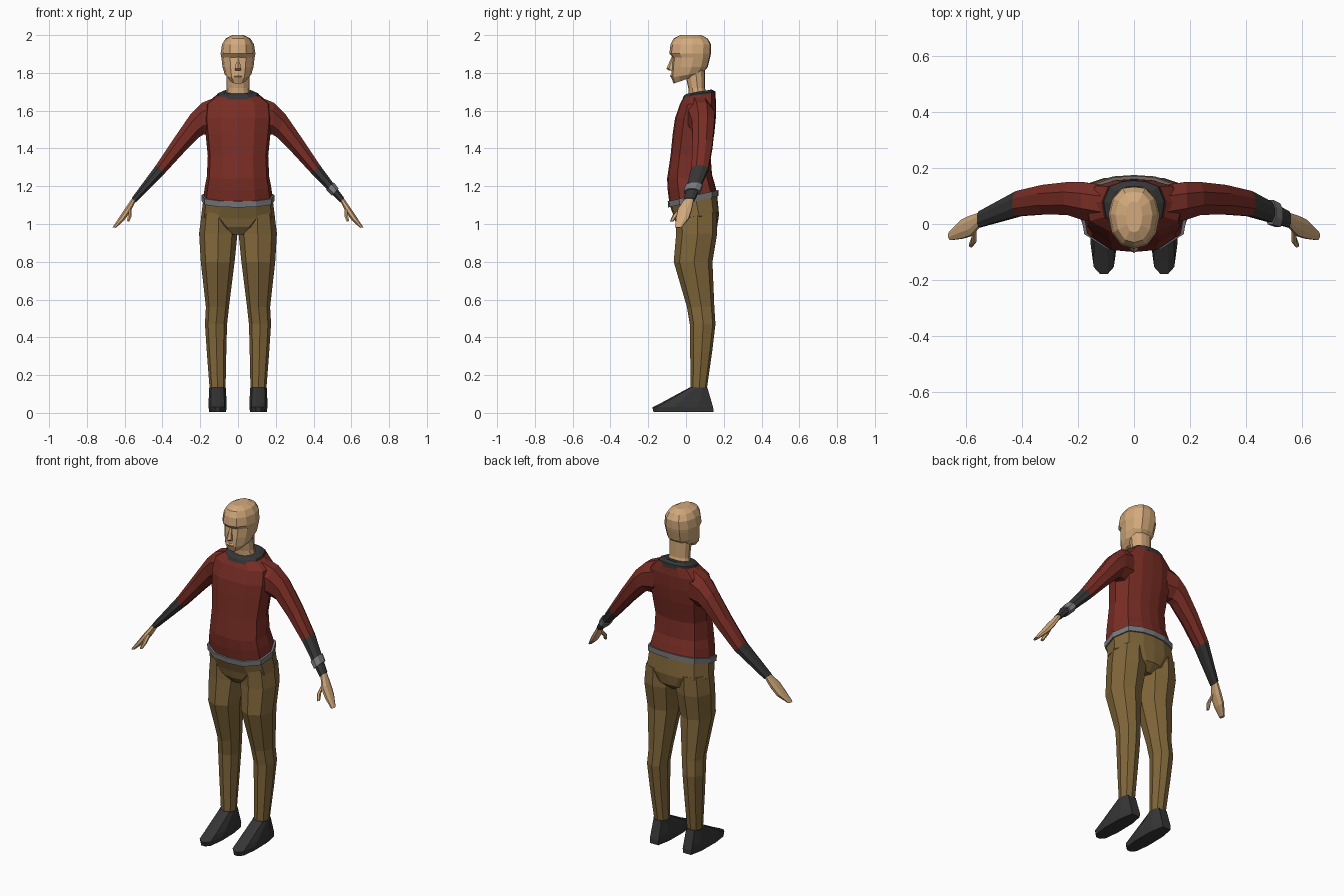
import bpy, bmesh
from mathutils import Vector as V


def material(name, rgb):
    m = bpy.data.materials.new(name)
    m.diffuse_color = (*rgb, 1)
    return m


RED = material("red shirt", (0.19, 0.026, 0.018))
TAN = material("tan trousers", (0.22, 0.135, 0.043))
SKIN = material("skin", (0.65, 0.40, 0.20))
DARK = material("dark cloth", (0.036, 0.036, 0.037))
GREY = material("grey metal", (0.19, 0.19, 0.20))


def sym(half):
    """Close a half section (x >= 0, front to back) into a symmetric loop."""
    return half + [(-x, y) for x, y in reversed(half) if x > 0]


OCT = sym([(0.45, -1), (1, -0.4), (1, 0.4), (0.45, 1)])
HEX = sym([(0, -1), (0.9, -0.5), (0.9, 0.5), (0, 1)])
CHEST = sym([(0, -1), (0.5, -0.94), (0.92, -0.55), (1, 0.1), (0.8, 0.75), (0.38, 0.96), (0, 1)])
SKULL = sym([(0, -1), (0.48, -0.9), (0.86, -0.5), (1, 0.1), (0.85, 0.62), (0.48, 0.95), (0, 1)])
LEG = sym([(0, -1), (0.72, -0.7), (1, 0.05), (0.7, 0.78), (0, 1)])
SOLE = sym([(0.3, -1), (0.75, -0.85), (1, -0.3), (0.95, 0.5), (0.6, 1)])


def flat(z, x0, x1, y0, y1, tilt=0.0):
    """Ring lying level, or tilted up towards the back."""
    return (V(((x0 + x1) / 2, (y0 + y1) / 2, z)), V(((x1 - x0) / 2, 0, 0)),
            V((0, (y1 - y0) / 2, tilt)))


def mid(z, hw, y0, y1, tilt=0.0):
    return flat(z, -hw, hw, y0, y1, tilt)


def limb(xt, zt, xb, zb, y0, y1):
    """Ring across an arm, given its upper and lower edge and its depth."""
    return (V(((xt + xb) / 2, (y0 + y1) / 2, (zt + zb) / 2)),
            V(((xt - xb) / 2, 0, (zt - zb) / 2)), V((0, (y1 - y0) / 2, 0)))


def loft(name, rings, shape, mat, mirror=False):
    bm = bmesh.new()
    loops = [[bm.verts.new(c + u * a + v * b) for a, b in shape] for c, u, v in rings]
    n = len(shape)
    for p, q in zip(loops, loops[1:]):
        for i in range(n):
            bm.faces.new((p[i], p[(i + 1) % n], q[(i + 1) % n], q[i]))
    bm.faces.new(loops[0])
    bm.faces.new(loops[-1])
    bmesh.ops.recalc_face_normals(bm, faces=bm.faces)
    me = bpy.data.meshes.new(name)
    bm.to_mesh(me)
    bm.free()
    me.materials.append(mat)
    ob = bpy.data.objects.new(name, me)
    bpy.context.collection.objects.link(ob)
    if mirror:
        ob.modifiers.new("mirror", 'MIRROR').use_mirror_merge = False
    return ob


# Shirt body, collar and belt
loft("shirt", [mid(1.14, .183, -.088, .163, .03), mid(1.20, .175, -.097, .15, .02),
               mid(1.25, .165, -.10, .138, .01), mid(1.36, .16, -.082, .13),
               mid(1.48, .172, -.07, .15), mid(1.56, .18, -.058, .158),
               mid(1.635, .172, -.032, .16), mid(1.682, .115, -.012, .155, .01)], CHEST, RED)
loft("collar", [mid(1.668, .118, -.02, .157, .01), mid(1.69, .108, -.012, .155, .012),
                mid(1.70, .085, .0, .135, .012)], CHEST, DARK)
loft("belt", [mid(1.118, .192, -.094, .172, .03), mid(1.15, .193, -.097, .172, .03)],
     CHEST, GREY)

# Sleeves, cuffs and hands
elbow = limb(.435, 1.31, .388, 1.268, .028, .118)
wrist = limb(.562, 1.138, .541, 1.114, -.012, .045)
loft("sleeve", [limb(.11, 1.675, .12, 1.47, .0, .14), limb(.19, 1.642, .18, 1.475, .015, .15),
                limb(.25, 1.583, .205, 1.46, .032, .15), limb(.345, 1.445, .285, 1.38, .035, .14),
                elbow], OCT, RED, True)
loft("cuff", [elbow, wrist], OCT, DARK, True)
loft("hand", [limb(.56, 1.137, .544, 1.116, -.008, .04), limb(.594, 1.088, .57, 1.065, -.042, .03),
              limb(.626, 1.04, .602, 1.02, -.052, .015), limb(.664, .982, .646, .98, -.058, -.025)],
     OCT, SKIN, True)
loft("thumb", [limb(.58, 1.09, .562, 1.075, -.035, .0), limb(.582, 1.05, .562, 1.042, -.072, -.04),
               limb(.59, 1.016, .575, 1.012, -.085, -.066)], HEX, SKIN, True)


# Bracelet on one wrist only
def along(t, s):
    c, u, v = (a.lerp(b, t) for a, b in zip(elbow, wrist))
    return c, u * s, v * s


loft("bracelet", [along(.54, 1.22), along(.74, 1.3)], OCT, GREY)

# Trousers
loft("hips", [mid(1.125, .184, -.085, .165, .03), mid(1.04, .195, -.06, .175, .01),
              mid(.985, .12, -.05, .165), mid(.945, .05, -.02, .12)], CHEST, TAN)
loft("trouser_leg", [flat(1.06, .01, .192, -.055, .165), flat(.95, .003, .206, -.052, .165),
                     flat(.80, .018, .197, -.065, .14), flat(.56, .048, .17, .005, .15),
                     flat(.47, .058, .175, .02, .156), flat(.32, .062, .165, .022, .138),
                     flat(.125, .066, .15, .025, .11)], LEG, TAN, True)

# Shoes
loft("shoe", [flat(.004, .064, .152, -.172, .145), flat(.03, .06, .156, -.178, .144),
              flat(.055, .06, .156, -.128, .136), flat(.135, .065, .152, .02, .113)],
     SOLE, DARK, True)

# Neck and head
loft("neck", [mid(1.66, .072, .015, .12), mid(1.72, .06, .012, .10), mid(1.82, .062, -.01, .10)],
     SKULL, SKIN)
loft("head", [mid(1.765, .045, -.066, .06, .022), mid(1.79, .07, -.078, .092, .015),
              mid(1.83, .082, -.076, .115), mid(1.882, .088, -.070, .128),
              mid(1.902, .092, -.088, .132), mid(1.95, .085, -.082, .133),
              mid(1.982, .066, -.066, .115), mid(2.0, .03, -.03, .08)], SKULL, SKIN)
loft("nose", [mid(1.812, .016, -.09, -.05), mid(1.822, .017, -.104, -.05),
              mid(1.885, .008, -.076, -.05)], HEX, SKIN)
loft("lips", [mid(1.776, .02, -.079, -.05), mid(1.784, .024, -.085, -.05),
              mid(1.793, .018, -.080, -.05)], HEX, SKIN)
